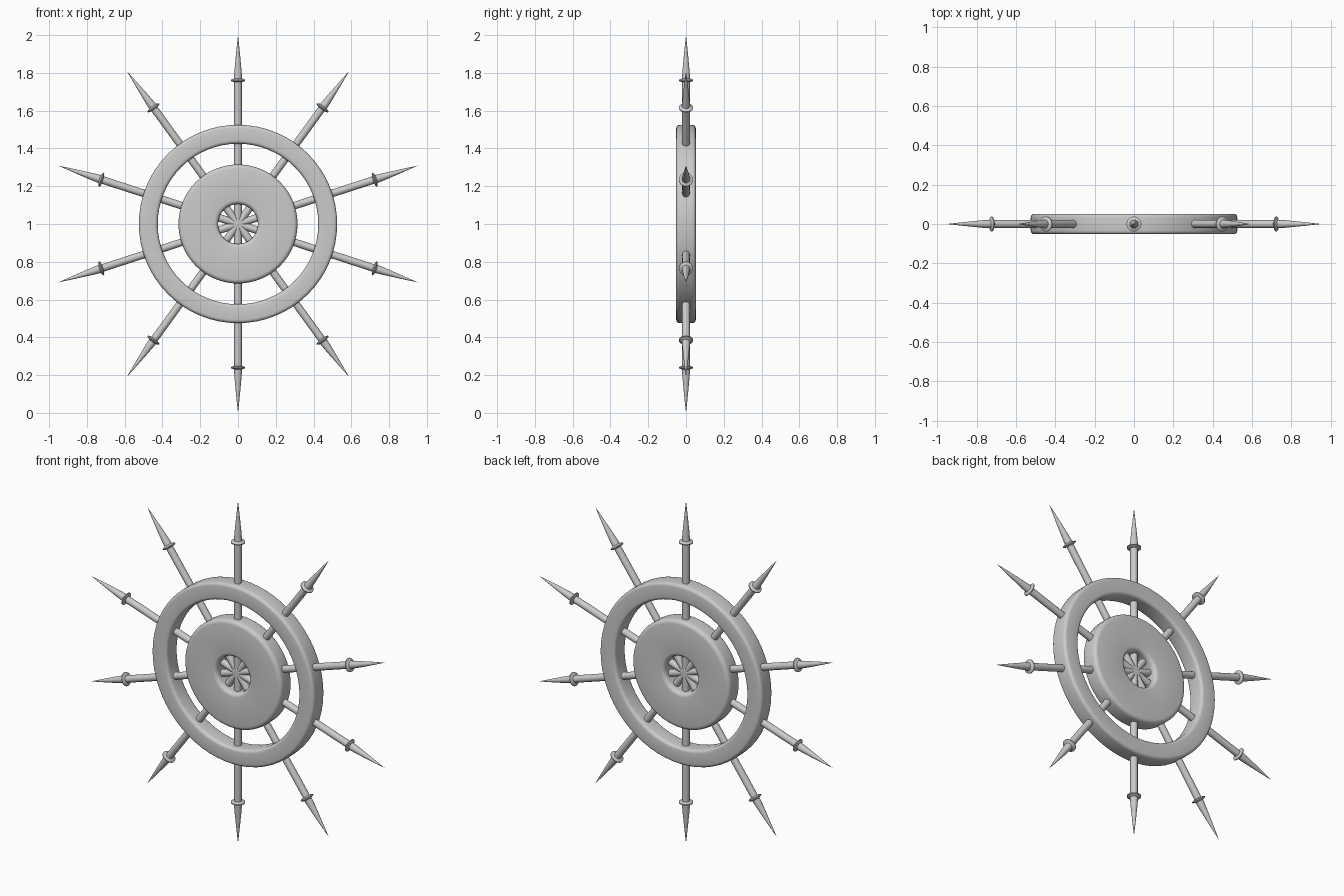
import bpy, math
from mathutils import Matrix

cube = bpy.data.objects.get("Cube")
if cube:
    bpy.data.objects.remove(cube, do_unlink=True)

SPOKES = 10
CENTRE = Matrix.Translation((0, 0, 1))

grey = bpy.data.materials.new("plain_grey")
grey.use_nodes = True
grey.diffuse_color = (0.6, 0.6, 0.6, 1)
grey.node_tree.nodes["Principled BSDF"].inputs["Base Color"].default_value = grey.diffuse_color


def lathe(name, profile, steps, closed):
    """Revolve (radius, height) points about local z."""
    n = len(profile)
    verts = [(r * math.cos(a), r * math.sin(a), h)
             for a in (2 * math.pi * i / steps for i in range(steps))
             for r, h in profile]
    faces = []
    for i in range(steps):
        j = (i + 1) % steps
        for k in range(n if closed else n - 1):
            m = (k + 1) % n
            faces.append((i * n + k, j * n + k, j * n + m, i * n + m))
    mesh = bpy.data.meshes.new(name)
    mesh.from_pydata(verts, [], faces)
    mesh.materials.append(grey)
    obj = bpy.data.objects.new(name, mesh)
    bpy.context.collection.objects.link(obj)
    return obj


def smooth(obj, angle):
    bpy.ops.object.select_all(action="DESELECT")
    obj.select_set(True)
    bpy.context.view_layer.objects.active = obj
    bpy.ops.object.shade_smooth_by_angle(angle=math.radians(angle))


def rounded_ring(name, inner, outer, half, bevel):
    """Flat ring facing the front, with rounded edges."""
    corners = [(outer - bevel, half - bevel, 0), (inner + bevel, half - bevel, 1),
               (inner + bevel, bevel - half, 2), (outer - bevel, bevel - half, 3)]
    profile = []
    for r, h, quarter in corners:
        for s in range(5):
            a = (quarter + s / 4) * math.pi / 2
            profile.append((r + bevel * math.cos(a), h + bevel * math.sin(a)))
    ring = lathe(name, profile, 64, True)
    ring.matrix_world = CENTRE @ Matrix.Rotation(math.pi / 2, 4, "X")
    smooth(ring, 40)


# Rim and pierced hub
rounded_ring("outer_rim", 0.425, 0.525, 0.052, 0.018)
rounded_ring("hub_disc", 0.105, 0.315, 0.052, 0.022)

# Spokes running from the middle, each with a collar and a pointed tip
SHAFT = [(0, 0), (0.02, 0), (0.02, 0.755)]
COLLAR = [(0.02, 0.752), (0.03, 0.754), (0.038, 0.758), (0.038, 0.763), (0.03, 0.766), (0.02, 0.772)]
TIP = [(0.022, 0.765), (0.019, 0.81), (0.0125, 0.88), (0.006, 0.945), (0, 1)]
for i in range(SPOKES):
    turn = CENTRE @ Matrix.Rotation(2 * math.pi * i / SPOKES, 4, "Y")
    for name, profile in (("spoke_shaft", SHAFT), ("spoke_collar", COLLAR), ("spoke_tip", TIP)):
        part = lathe(f"{name}_{i + 1}", profile, 20, False)
        part.matrix_world = turn
        smooth(part, 40)
